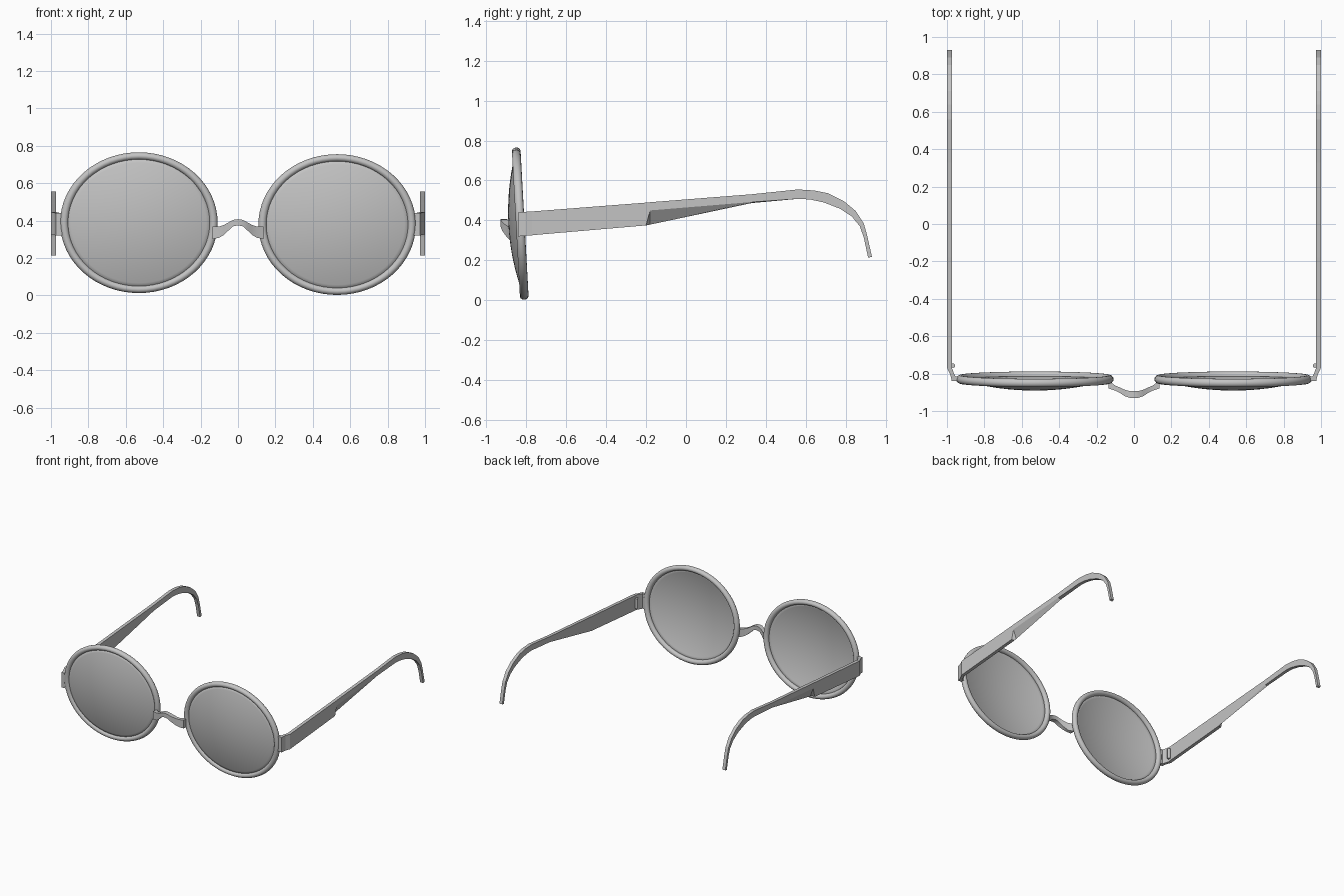
import bpy, bmesh, math
from mathutils import Matrix, Vector

cube = bpy.data.objects.get("Cube")
if cube:
    bpy.data.objects.remove(cube, do_unlink=True)

grey = bpy.data.materials.new("plain_grey")
grey.use_nodes = True
grey.diffuse_color = (0.55, 0.55, 0.55, 1)
grey.node_tree.nodes["Principled BSDF"].inputs["Base Color"].default_value = (0.55, 0.55, 0.55, 1)


def finish(bm, name, angle=None):
    bmesh.ops.recalc_face_normals(bm, faces=bm.faces)
    mesh = bpy.data.meshes.new(name)
    bm.to_mesh(mesh)
    bm.free()
    return register(bpy.data.objects.new(name, mesh), angle, link=True)


def register(ob, angle=None, link=False):
    if link:
        bpy.context.collection.objects.link(ob)
    ob.data.materials.append(grey)
    if angle:
        bpy.ops.object.select_all(action='DESELECT')
        ob.select_set(True)
        bpy.context.view_layer.objects.active = ob
        bpy.ops.object.shade_smooth_by_angle(angle=math.radians(angle))
    return ob


def loft(name, sections, angle=None):
    """Skin a row of closed sections and cap both ends."""
    bm = bmesh.new()
    rows = [[bm.verts.new(p) for p in s] for s in sections]
    n = len(rows[0])
    for a, b in zip(rows, rows[1:]):
        for i in range(n):
            j = (i + 1) % n
            bm.faces.new((a[i], a[j], b[j], b[i]))
    bm.faces.new(rows[0])
    bm.faces.new(rows[-1])
    return finish(bm, name, angle)


SQUASH, TILT, RADIUS = 0.895, 0.055, 0.399


def place(ob, side):
    ob.location = (side * 0.53, -0.83, 0.384 - side * 0.005)
    ob.rotation_euler = (TILT, 0, 0)
    ob.scale = (1, 1, SQUASH)


def rim(name, side):
    bpy.ops.mesh.primitive_torus_add(major_radius=RADIUS, minor_radius=0.022,
                                     major_segments=64, minor_segments=14)
    ob = bpy.context.object
    ob.name = name
    ob.data.transform(Matrix.Rotation(math.pi / 2, 4, 'X'))
    register(ob, 60)
    place(ob, side)


def lens(name, side):
    # shallow dome bulging to the front
    bm = bmesh.new()
    steps = 10
    pts = [bm.verts.new((RADIUS * i / steps, -0.056 * (1 - (i / steps) ** 2), 0))
           for i in range(steps + 1)]
    edges = [bm.edges.new(e) for e in zip(pts, pts[1:])]
    bmesh.ops.spin(bm, geom=pts + edges, cent=(0, 0, 0), axis=(0, 1, 0),
                   angle=math.tau, steps=64)
    bmesh.ops.remove_doubles(bm, verts=bm.verts, dist=0.0005)
    ob = finish(bm, name, 60)
    shell = ob.modifiers.new("thickness", 'SOLIDIFY')
    shell.thickness = 0.006
    shell.offset = 0
    place(ob, side)


# lower edge (y, z), upper edge (y, z), lower edge of the outer face (z)
ARM = [
    (-0.77, 0.326, -0.77, 0.445, 0.326),
    (-0.20, 0.375, -0.20, 0.489, 0.375),
    (-0.18, 0.379, -0.18, 0.491, 0.450),
    (0.33, 0.487, 0.33, 0.531, 0.492),
    (0.56, 0.508, 0.56, 0.555, 0.508),
    (0.62, 0.505, 0.64, 0.550, 0.505),
    (0.69, 0.490, 0.71, 0.536, 0.490),
    (0.77, 0.459, 0.79, 0.497, 0.459),
    (0.83, 0.420, 0.85, 0.447, 0.420),
    (0.87, 0.371, 0.89, 0.385, 0.371),
    (0.89, 0.315, 0.907, 0.325, 0.315),
    (0.912, 0.213, 0.931, 0.218, 0.213),
]


def arm(name, side):
    inner, outer = side * 0.974, side * 1.0
    loft(name, [[(inner, yb, zb), (outer, yb + (zo - zb) * 0.01, zo),
                 (outer, yt, zt), (inner, yt, zt)]
                for yb, zb, yt, zt, zo in ARM])


def hinge(name, side):
    # bent plate joining the rim to the arm
    plan = [(0.94, -0.84), (0.974, -0.84), (0.982, -0.805), (1.0, -0.768),
            (0.974, -0.768), (0.962, -0.80), (0.955, -0.815), (0.94, -0.815)]
    loft(name, [[(side * x, y, z + 0.08 * (y + 0.84)) for x, y in plan]
                for z in (0.32, 0.44)])


def knuckle(name, side):
    bpy.ops.mesh.primitive_cylinder_add(vertices=12, radius=0.012, depth=0.08,
                                        location=(side * 0.968, -0.757, 0.385))
    bpy.context.object.name = name
    register(bpy.context.object, 40)


for side, label in ((1, "left"), (-1, "right")):
    rim(label + "_rim", side)
    lens(label + "_lens", side)
    hinge(label + "_hinge_plate", side)
    knuckle(label + "_hinge_knuckle", side)
    arm(label + "_arm", side)

# nose bridge: x, front y, back y, bottom z, top z
HALF = [(0.0, -0.93, -0.893, 0.375, 0.408), (0.025, -0.929, -0.893, 0.37, 0.404),
        (0.05, -0.92, -0.886, 0.348, 0.391), (0.075, -0.903, -0.874, 0.324, 0.377),
        (0.10, -0.891, -0.864, 0.309, 0.369), (0.135, -0.88, -0.838, 0.302, 0.368)]
profile = [(-x, *rest) for x, *rest in reversed(HALF[1:])] + HALF
loft("nose_bridge", [[(x, f, lo), (x, f, hi), (x, b, hi), (x, b, lo)]
                     for x, f, b, lo, hi in profile], 35)
